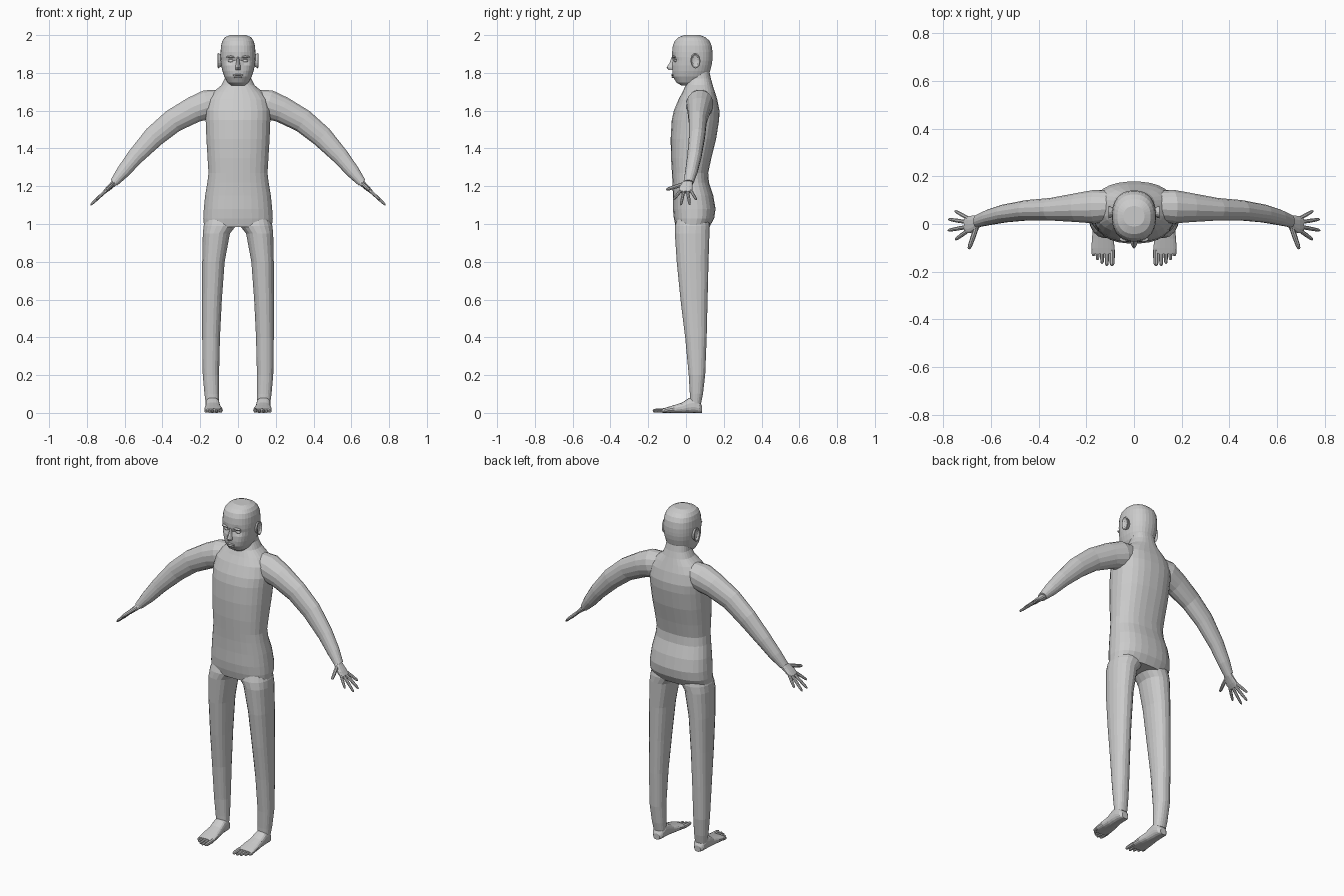
import bpy, bmesh, math
from mathutils import Vector as V

skin = bpy.data.materials.new("plain grey")
skin.diffuse_color = (0.6, 0.6, 0.6, 1)


def finish(name, bm):
    bmesh.ops.recalc_face_normals(bm, faces=bm.faces)
    me = bpy.data.meshes.new(name)
    bm.to_mesh(me)
    bm.free()
    me.materials.append(skin)
    ob = bpy.data.objects.new(name, me)
    bpy.context.collection.objects.link(ob)
    return ob


def loft(name, rings, n=16, p=2.0, side=1):
    """Skin closed superellipse rings (centre, u axis, v axis); side=-1 mirrors in x."""
    bm = bmesh.new()
    loops = []
    for c, u, v in rings:
        loop = []
        for i in range(n):
            a = 2 * math.pi * (i + 0.5) / n
            ca, sa = math.cos(a), math.sin(a)
            co = (V(c) + V(u) * math.copysign(abs(ca) ** (2 / p), ca)
                  + V(v) * math.copysign(abs(sa) ** (2 / p), sa))
            co.x *= side
            loop.append(bm.verts.new(co))
        loops.append(loop)
    for a, b in zip(loops, loops[1:]):
        for i in range(n):
            j = (i + 1) % n
            bm.faces.new((a[i], a[j], b[j], b[i]))
    bm.faces.new(loops[0])
    bm.faces.new(loops[-1])
    return finish(name, bm)


def level(z, x0, x1, y0, y1):
    """Horizontal ring from its extents."""
    return (((x0 + x1) / 2, (y0 + y1) / 2, z), ((x1 - x0) / 2, 0, 0), (0, (y1 - y0) / 2, 0))


def digit(name, a, b, r, side, n=8):
    """Tapered finger or toe from a to b with a rounded tip."""
    a, b = V(a), V(b)
    d = (b - a).normalized()
    u = d.cross(V((0.3, 0.2, 1))).normalized()
    v = d.cross(u)
    rings = [(a.lerp(b, t), u * r * k, v * r * k)
             for t, k in ((0, 1), (0.45, 1), (0.85, 0.85), (0.96, 0.6), (1, 0.25))]
    return loft(name, rings, n, 2, side)


def ball(name, loc, scale, seg=12):
    bm = bmesh.new()
    bmesh.ops.create_uvsphere(bm, u_segments=seg, v_segments=8, radius=1)
    for v in bm.verts:
        v.co = V([v.co[i] * scale[i] + loc[i] for i in range(3)])
    return finish(name, bm)


# Torso and neck: z, half width, front y, back y
torso = [(0.985, .180, -.055, .125), (1.03, .185, -.065, .150), (1.08, .182, -.070, .157),
         (1.15, .175, -.070, .145), (1.22, .163, -.072, .122), (1.27, .157, -.075, .118),
         (1.35, .162, -.080, .135), (1.45, .168, -.082, .160), (1.55, .172, -.076, .176),
         (1.60, .174, -.065, .178), (1.66, .162, -.040, .166), (1.70, .130, -.018, .153),
         (1.735, .088, -.002, .142), (1.77, .070, .010, .132), (1.82, .064, .012, .122)]
body = loft("body", [level(z, -w, w, f, b) for z, w, f, b in torso], 28, 2.4)

# Head: z, half width, front y, back y
skull = [(1.733, .035, -.025, .040), (1.750, .056, -.052, .080), (1.780, .073, -.070, .116),
         (1.81, .083, -.073, .128), (1.84, .089, -.074, .136), (1.866, .092, -.072, .140),
         (1.885, .093, -.075, .141), (1.91, .093, -.074, .141), (1.945, .090, -.070, .136),
         (1.97, .083, -.060, .124), (1.988, .070, -.042, .105), (2.0, .044, -.010, .075)]
head = loft("head", [level(z, -w, w, f, b) for z, w, f, b in skull], 32, 2.3)
for v in head.data.vertices:  # eye sockets
    if v.co.y < 0:
        d2 = (abs(v.co.x) - .037) ** 2 + (v.co.z - 1.864) ** 2
        v.co.y += .014 * math.exp(-d2 / .0004)
limbs = [head]

# Leg: z, inner x, outer x, front y, back y
leg = [(1.05, .030, .160, -.040, .115), (.99, .010, .183, -.059, .127), (.95, .042, .187, -.060, .125),
       (.80, .070, .190, -.050, .120), (.60, .085, .190, -.030, .115), (.40, .095, .190, -.005, .110),
       (.20, .100, .187, .014, .102), (.10, .100, .178, .020, .090), (.05, .101, .171, .021, .080)]
# Arm: centre x, y, z, radius in the front plane, radius in depth
arm = [(.07, .075, 1.655, .060, .060), (.16, .073, 1.633, .079, .072), (.235, .069, 1.605, .071, .062),
       (.345, .062, 1.545, .064, .048), (.445, .058, 1.462, .058, .043), (.545, .044, 1.355, .045, .038),
       (.61, .028, 1.275, .036, .033), (.657, .013, 1.218, .023, .027)]
arm_rings = []
for i, (x, y, z, r, ry) in enumerate(arm):
    a, b = arm[max(i - 1, 0)], arm[min(i + 1, len(arm) - 1)]
    d = V((b[0] - a[0], 0, b[2] - a[2])).normalized()
    arm_rings.append(((x, y, z), V((-d.z, 0, d.x)) * r, (0, ry, 0)))

# Hand frame: s runs down the hand, w across it
wrist, along, normal = V((.648, 0, 1.224)), V((.73, 0, -.68)), V((.68, 0, .73))


def hand_at(s, w):
    return wrist + along * s + V((0, w, 0))


palm = [(0, .012, .024, .018), (.025, .004, .032, .015), (.055, -.002, .037, .013), (.082, -.002, .034, .009)]
fingers = [(.070, -.029, .140, -.066), (.074, -.012, .182, -.027),
           (.074, .008, .180, .020), (.068, .025, .142, .055)]
# Foot: y, x centre, half width, top z
foot = [(.086, .135, .020, .035), (.072, .135, .033, .060), (.045, .135, .037, .085), (.015, .135, .038, .078),
        (-.02, .133, .040, .055), (-.06, .131, .046, .042), (-.10, .130, .049, .030), (-.125, .129, .046, .022)]
toes = [(.092, -.176, .0115), (.114, -.176, .009), (.134, -.167, .0085), (.153, -.152, .008), (.170, -.134, .008)]

for side, tag in ((1, "left"), (-1, "right")):
    limbs.append(loft(tag + "_leg", [level(*r) for r in leg], 20, 2.3, side))
    limbs.append(loft(tag + "_arm", arm_rings, 16, 2.1, side))
    # Hand
    loft(tag + "_palm", [(hand_at(s, w), (0, hw, 0), normal * t) for s, w, hw, t in palm], 14, 2.4, side)
    for i, (s0, w0, s1, w1) in enumerate(fingers):
        digit(f"{tag}_finger_{i + 1}", hand_at(s0, w0), hand_at(s1, w1), .0085, side)
    digit(tag + "_thumb", hand_at(.018, -.014), hand_at(.062, -.105), .0105, side)
    # Foot
    loft(tag + "_foot", [((x, y, h / 2), (w, 0, 0), (0, 0, h / 2)) for y, x, w, h in foot], 18, 2.6, side)
    for i, (x, y, r) in enumerate(toes):
        digit(f"{tag}_toe_{i + 1}", (x, -.108, r + .002), (x, y, r), r, side)
    # Eye and brow
    ball(tag + "_eye", (side * .037, -.051, 1.864), (.017, .012, .009))
    ball(tag + "_brow", (side * .038, -.064, 1.885), (.024, .011, .006))
    # Ear: raised rim around a shallow bowl
    rim = [(.084, .7), (.096, .85), (.106, 1.0), (.108, .85), (.100, .6), (.097, .2)]
    loft(tag + "_ear", [((x, .050 + (1.865 - 1.865), 1.865), V((0, .026, .006)) * k, V((0, -.005, .041)) * k)
                        for x, k in rim], 16, 2, side)

# Nose and lips
nose = [(1.885, .008, -.076, -.04), (1.855, .010, -.086, -.04), (1.828, .015, -.103, -.04), (1.816, .014, -.092, -.04)]
loft("nose", [level(z, -w, w, f, b) for z, w, f, b in nose], 10, 1.8)
ball("upper_lip", (0, -.067, 1.789), (.027, .012, .005))
ball("lower_lip", (0, -.065, 1.778), (.023, .013, .006))

# Merge head, arms and legs into one skin
for part in limbs:
    mod = body.modifiers.new("merge", 'BOOLEAN')
    mod.operation, mod.solver, mod.object = 'UNION', 'EXACT', part
    bpy.context.view_layer.objects.active = body
    bpy.ops.object.modifier_apply(modifier=mod.name)
    bpy.data.objects.remove(part)
